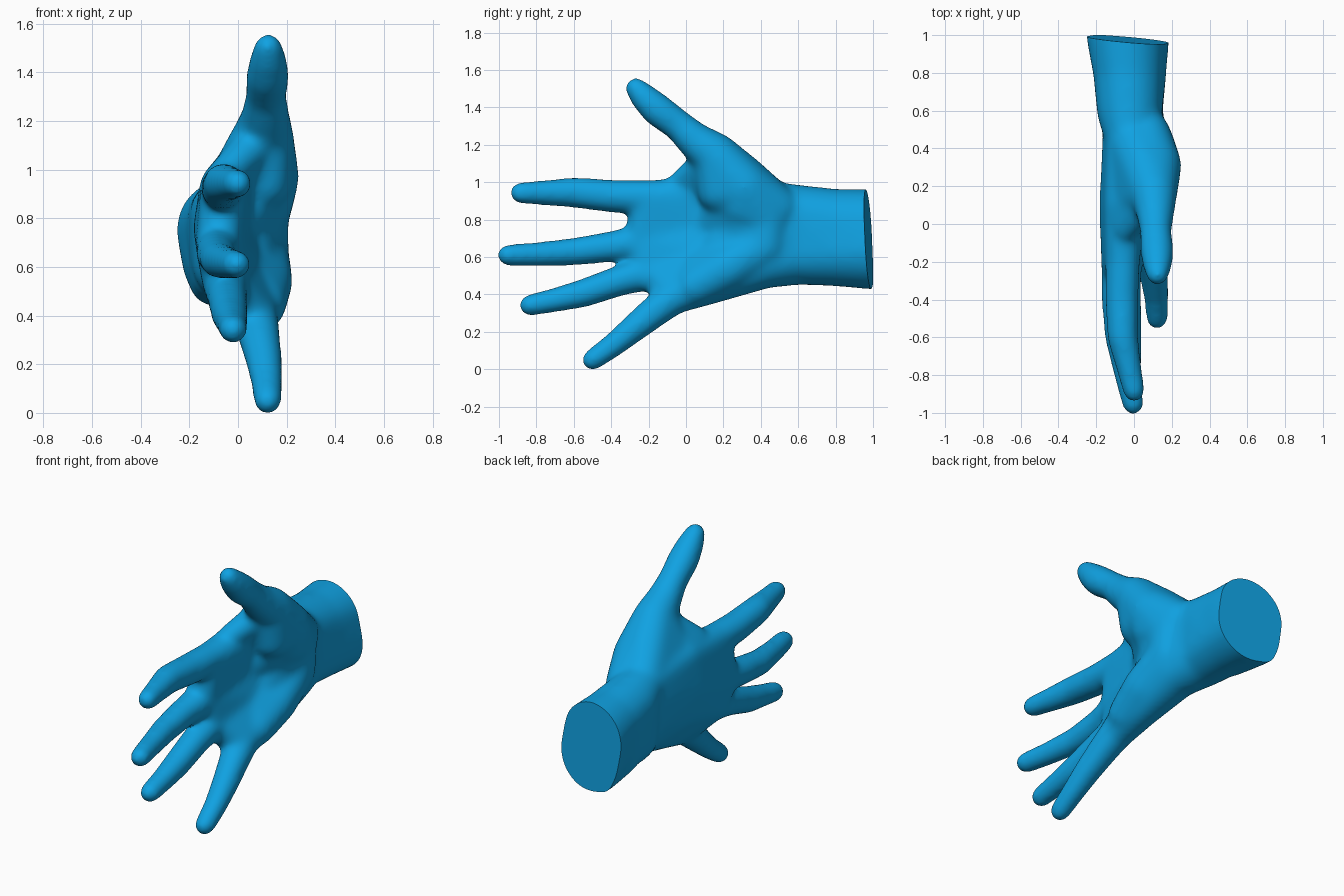
import bpy
import bmesh
from mathutils import Vector

cube = bpy.data.objects.get("Cube")
if cube:
    bpy.data.objects.remove(cube)

skin = bpy.data.materials.new("bright_blue")
skin.use_nodes = True
blue = (0.005, 0.36, 0.76, 1.0)
skin.diffuse_color = blue
skin.node_tree.nodes["Principled BSDF"].inputs["Base Color"].default_value = blue

# Unit ball used as the building block of every limb
ball = bmesh.new()
bmesh.ops.create_icosphere(ball, subdivisions=3, radius=1)
ball_points = [v.co.copy() for v in ball.verts]
ball.free()

body = bmesh.new()


def hull(*balls):
    """Add the convex skin around balls given as (x, y, z, radius)."""
    bm = bmesh.new()
    for x, y, z, r in balls:
        for p in ball_points:
            bm.verts.new(p * r + Vector((x, y, z)))
    bmesh.ops.convex_hull(bm, input=bm.verts[:])
    bmesh.ops.delete(bm, geom=[v for v in bm.verts if not v.link_faces], context='VERTS')
    bmesh.ops.recalc_face_normals(bm, faces=bm.faces[:])
    part = bpy.data.meshes.new("part")
    bm.to_mesh(part)
    bm.free()
    body.from_mesh(part)
    bpy.data.meshes.remove(part)


def chain(balls):
    for a, b in zip(balls, balls[1:]):
        hull(a, b)


# Digits, from knuckle to tip
index = [(-.06, -.2, .92, .092), (-.065, -.38, .924, .09), (-.06, -.6, .945, .083),
         (-.025, -.77, .943, .068), (.0, -.885, .943, .06)]
middle = [(-.08, -.24, .68, .094), (-.09, -.4, .655, .084), (-.08, -.6, .628, .076),
          (-.04, -.8, .615, .066), (-.005, -.952, .61, .06)]
ring = [(-.05, -.18, .52, .094), (-.045, -.35, .475, .084), (-.035, -.55, .406, .078),
        (-.025, -.7, .37, .067), (-.02, -.835, .342, .06)]
pinky = [(.07, -.06, .39, .096), (.087, -.16, .315, .088), (.105, -.27, .226, .078),
         (.118, -.39, .128, .067), (.122, -.5, .05, .06)]
thumb = [(.105, .16, 1.14, .125), (.113, .05, 1.22, .1), (.115, -.035, 1.3, .085),
         (.122, -.15, 1.385, .09), (.124, -.215, 1.445, .079), (.124, -.268, 1.503, .06)]
for digit in (index, middle, ring, pinky, thumb):
    chain(digit)

# Palm, as panels between neighbouring metacarpals
palm = [(-.05, .1, .925, .11), (-.065, .1, .76, .12), (-.02, .1, .6, .122), (.065, .12, .458, .115)]
heel = [(-.02, .46, .875, .13), (-.03, .45, .78, .138), (-.01, .45, .68, .147), (.035, .42, .578, .147)]
knuckles = [index[0], middle[0], ring[0], pinky[0]]
for i in range(3):
    hull(*knuckles[i:i + 2], *palm[i:i + 2])
    hull(*palm[i:i + 2], *heel[i:i + 2])

# Thumb muscle, blended into the palm, and the web towards the index finger
hull(thumb[0], (.105, .31, .97, .148), (.1, .18, .95, .12), (.065, .48, .86, .127))
hull((.105, .31, .97, .148), (.095, .3, .88, .135), (.08, .43, .8, .13), (.065, .48, .86, .127))
hull(thumb[0], (.06, .3, 1.02, .13), (-.03, .12, .94, .1), heel[0])
hull((.085, .27, .9, .125), (.04, .32, .75, .14), palm[1], (.07, .45, .8, .128))
hull((.08, .12, 1.11, .09), (-.04, -.03, .995, .068), palm[0])

# Outer pad of the palm below the little finger
hull((.08, .42, .66, .131), (.1, .22, .54, .127), (.09, .05, .445, .11), palm[2])
hull((.08, .42, .66, .131), (.08, .43, .8, .128), (.01, .2, .65, .135))

# Wrist and forearm stub
wrist = [((-.025, .6, .815, .172), (-.018, .6, .62, .17)),
         ((-.03, .8, .778, .187), (-.015, .8, .63, .187)),
         ((-.043, 1.0, .753, .211), (-.022, 1.0, .636, .211)),
         ((-.043, 1.12, .753, .212), (-.022, 1.12, .636, .212))]
hull(heel[0], heel[3], *wrist[0])
for a, b in zip(wrist, wrist[1:]):
    hull(*a, *b)

# Soft ridge along the outer lower edge of the forearm
chain([(-.08, .75, .57, .11), (-.1, .97, .54, .1), (-.1, 1.12, .54, .1)])

# Fuse all limbs into one smooth skin
mesh = bpy.data.meshes.new("hand")
body.to_mesh(mesh)
body.free()
hand = bpy.data.objects.new("hand", mesh)
bpy.context.collection.objects.link(hand)
fuse = hand.modifiers.new("fuse", 'REMESH')
fuse.mode = 'VOXEL'
fuse.voxel_size = 0.012
relax = hand.modifiers.new("relax", 'SMOOTH')
relax.factor = 0.5
relax.iterations = 50
graph = bpy.context.evaluated_depsgraph_get()
fused = bpy.data.meshes.new_from_object(hand.evaluated_get(graph))
hand.modifiers.clear()
hand.data = fused
bpy.data.meshes.remove(mesh)

# Slanted flat cut across the forearm
bm = bmesh.new()
bm.from_mesh(fused)
cut = bmesh.ops.bisect_plane(bm, geom=bm.verts[:] + bm.edges[:] + bm.faces[:],
                             plane_co=(-.03, .975, .7), plane_no=(.09, 1, .056), clear_outer=True)
rim = [e for e in cut["geom_cut"] if isinstance(e, bmesh.types.BMEdge)]
bmesh.ops.contextual_create(bm, geom=rim)
bmesh.ops.recalc_face_normals(bm, faces=bm.faces[:])
bm.to_mesh(fused)
bm.free()

fused.materials.clear()
fused.materials.append(skin)
bpy.ops.object.select_all(action='DESELECT')
hand.select_set(True)
bpy.context.view_layer.objects.active = hand
bpy.ops.object.shade_smooth_by_angle()
